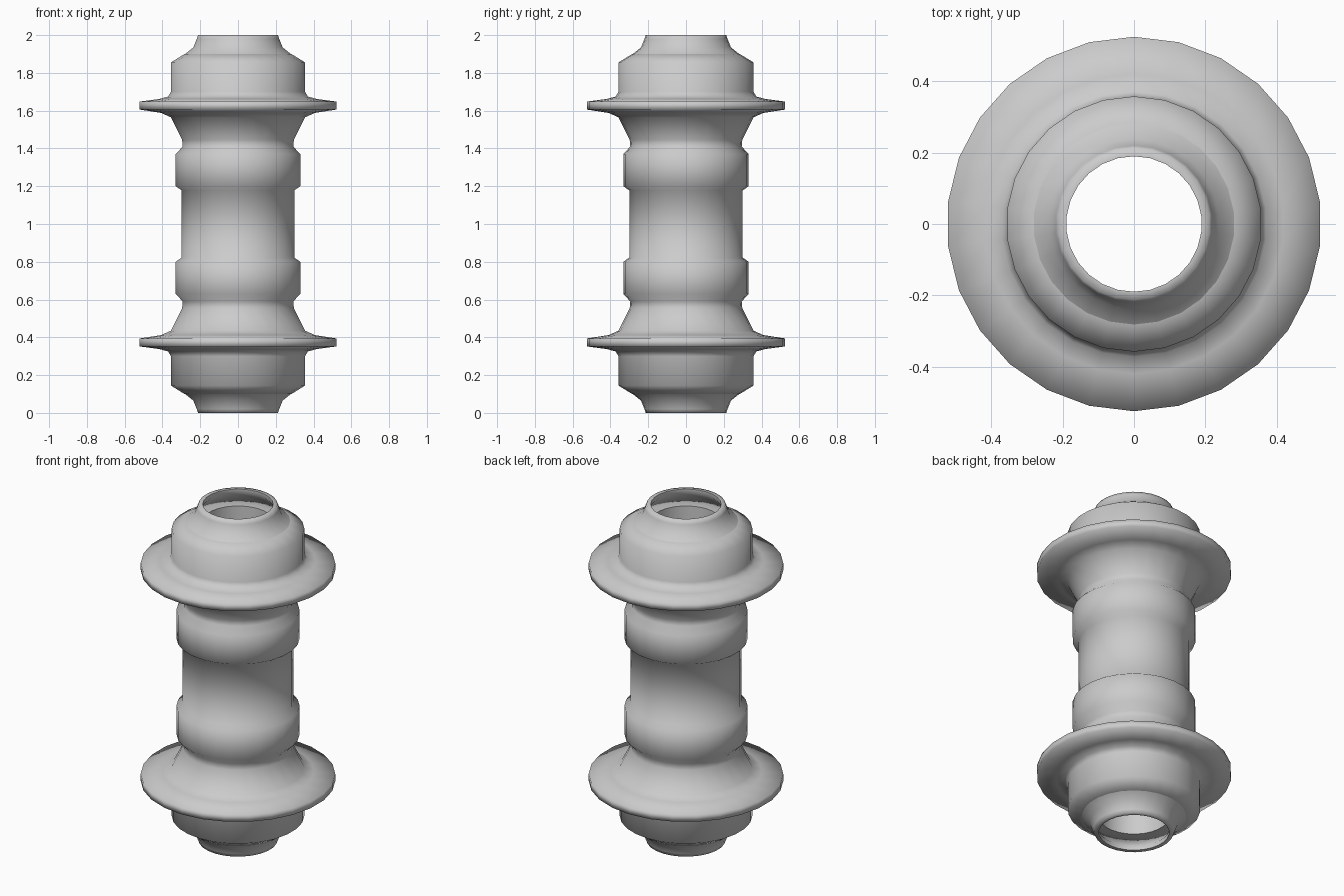
import bpy, bmesh, math

SIDES = 26

cube = bpy.data.objects.get("Cube")
if cube:
    bpy.data.objects.remove(cube, do_unlink=True)

metal = bpy.data.materials.new("grey_metal")
metal.use_nodes = True
GREY = (0.6, 0.6, 0.6, 1)
metal.diffuse_color = GREY
metal.node_tree.nodes["Principled BSDF"].inputs["Base Color"].default_value = GREY


def lathe(name, profile, smooth_angle):
    """Revolve a closed (radius, height) outline around z."""
    bm = bmesh.new()
    rings = []
    for k in range(SIDES):
        a = math.pi / 2 + math.tau * k / SIDES
        rings.append([bm.verts.new((r * math.cos(a), r * math.sin(a), z))
                      for r, z in profile])
    n = len(profile)
    for k in range(SIDES):
        here, there = rings[k], rings[(k + 1) % SIDES]
        for i in range(n):
            j = (i + 1) % n
            bm.faces.new((here[i], there[i], there[j], here[j]))
    bmesh.ops.recalc_face_normals(bm, faces=bm.faces[:])
    mesh = bpy.data.meshes.new(name)
    bm.to_mesh(mesh)
    bm.free()
    mesh.materials.append(metal)
    obj = bpy.data.objects.new(name, mesh)
    bpy.context.collection.objects.link(obj)
    bpy.ops.object.select_all(action="DESELECT")
    bpy.context.view_layer.objects.active = obj
    obj.select_set(True)
    bpy.ops.object.shade_smooth_by_angle(angle=math.radians(smooth_angle))
    return obj


def flip(profile):
    """Mirror an outline about the middle height."""
    return [(r, 2 - z) for r, z in reversed(profile)]


# Hub body: upper half from the bore to the barrel, mirrored below
upper = [
    (0.19, 1.9), (0.285, 1.9),                                # end face
    (0.358, 1.855), (0.358, 1.70), (0.372, 1.675),            # collar
    (0.42, 1.662), (0.525, 1.648), (0.525, 1.606),            # flange
    (0.41, 1.588), (0.358, 1.565), (0.298, 1.445),            # flared neck
    (0.295, 1.41), (0.332, 1.37), (0.332, 1.20), (0.30, 1.178),  # raised band
]
lathe("hub_body", upper + flip(upper), 85)

# Hollow end caps with a narrow lip
cap = [
    (0.19, 2.0), (0.213, 2.0), (0.22, 1.98), (0.238, 1.935), (0.282, 1.9),
    (0.25, 1.9), (0.215, 1.945), (0.19, 1.975),
]
lathe("top_cap", cap, 85)
lathe("bottom_cap", flip(cap), 85)
